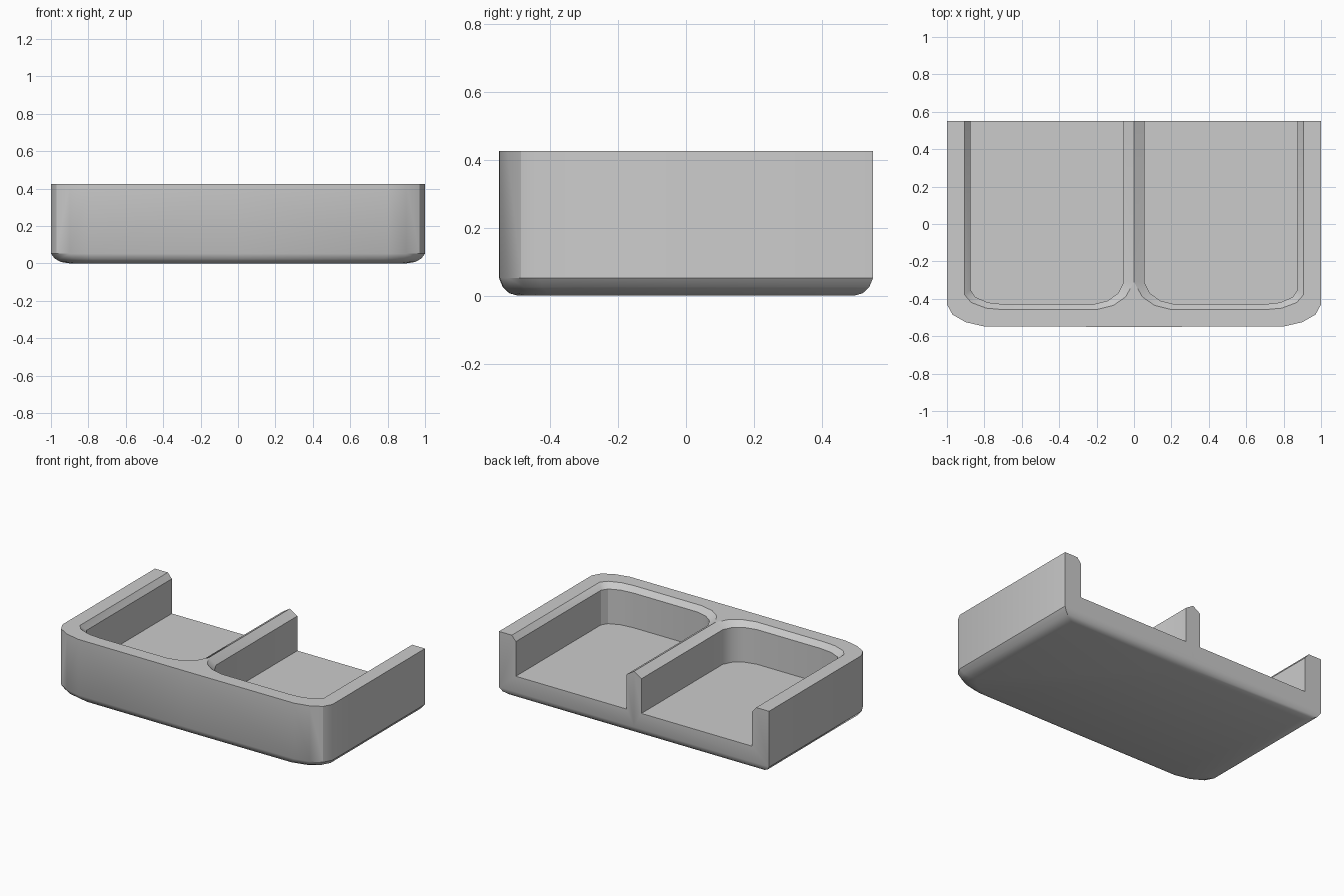
import bpy, bmesh, math
from mathutils import Matrix

if "Cube" in bpy.data.objects:
    bpy.data.objects.remove(bpy.data.objects["Cube"])

TOP, CHAMFER, FLOOR = 0.425, 0.39, 0.158

# Left half of the outer outline, from front middle round to back middle
outline = [(0, -.55), (-.8, -.548), (-.9, -.525), (-.97, -.485), (-1, -.43),
           (-1, .55), (0, .55)]
# Left pocket: rim at the top and wall line below the chamfer
rim = [(-.905, .55), (-.905, -.38), (-.87, -.42), (-.79, -.45), (-.7, -.458),
       (-.2, -.458), (-.11, -.435), (-.045, -.39), (0, -.31), (0, .55)]
wall = [(-.875, .55), (-.875, -.35), (-.85, -.39), (-.78, -.42), (-.69, -.43),
        (-.22, -.43), (-.14, -.41), (-.085, -.37), (-.055, -.31), (-.055, .55)]

bm = bmesh.new()


def ring(points, z, scale=1.0):
    return [bm.verts.new((x * scale, y * scale, z)) for x, y in points]


def strip(a, b):
    for i in range(len(a) - 1):
        bm.faces.new((a[i], a[i + 1], b[i + 1], b[i]))


# Outer shell with rounded bottom edge
outer_top = ring(outline[:-1], TOP)
lower = [ring(outline, z, s) for z, s in
         ((.052, 1), (.025, .98), (.007, .945), (0, .9))]
strip(outer_top, lower[0][:-1])
for a, b in zip(lower, lower[1:]):
    strip(a, b)
bm.faces.new(lower[-1])

# Pocket with chamfered rim
r, w, f = ring(rim, TOP), ring(wall, CHAMFER), ring(wall, FLOOR)
strip(r, w)
strip(w, f)
bm.faces.new(f)

# Top rim and open back face
bm.faces.new(outer_top + r[:-1])
bm.faces.new([outer_top[-1], r[0], w[0], f[0], f[-1], w[-1], r[-1],
              lower[0][-1], lower[0][-2]])

# Mirror to the right half
bmesh.ops.mirror(bm, geom=bm.verts[:] + bm.edges[:] + bm.faces[:],
                 matrix=Matrix.Identity(4), merge_dist=0.0005, axis='X')
bmesh.ops.remove_doubles(bm, verts=bm.verts[:], dist=0.0005)
bmesh.ops.recalc_face_normals(bm, faces=bm.faces[:])

mesh = bpy.data.meshes.new("divided_tray")
bm.to_mesh(mesh)
bm.free()
tray = bpy.data.objects.new("divided_tray", mesh)
bpy.context.collection.objects.link(tray)
bpy.context.view_layer.objects.active = tray
tray.select_set(True)
bpy.ops.object.shade_smooth_by_angle(angle=math.radians(30))
